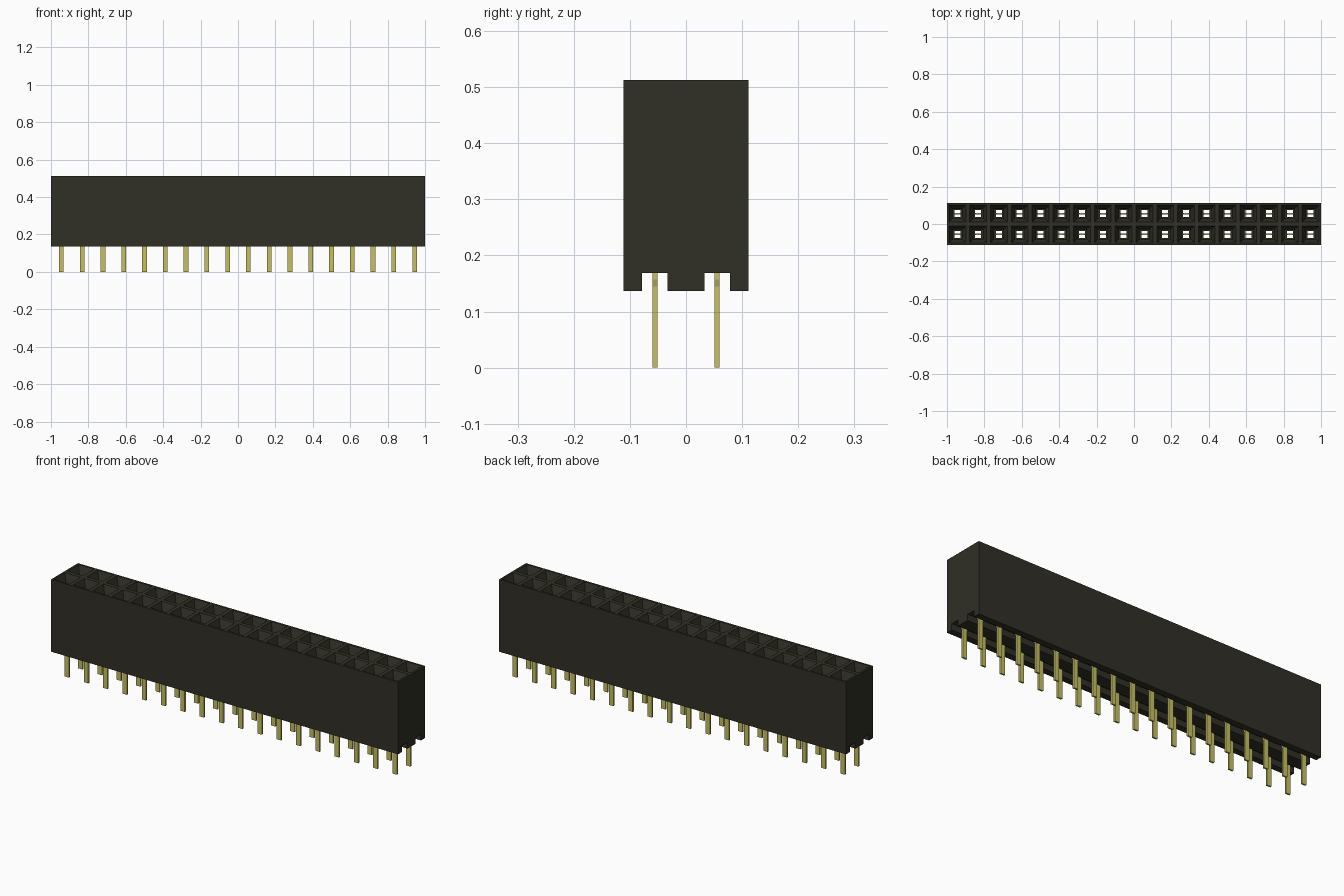
import bpy
import bmesh

cube = bpy.data.objects.get("Cube")
if cube:
    bpy.data.objects.remove(cube, do_unlink=True)

COLS = 18
PITCH = 2.0 / COLS
H = PITCH / 2              # half a cell
TOP, BOTTOM, CEIL = 0.513, 0.137, 0.169
GROOVE = 0.0225            # half width of the underside grooves


def material(name, rgb):
    m = bpy.data.materials.new(name)
    m.use_nodes = True
    m.diffuse_color = (*rgb, 1)
    bsdf = m.node_tree.nodes["Principled BSDF"]
    bsdf.inputs["Base Color"].default_value = (*rgb, 1)
    bsdf.inputs["Roughness"].default_value = 0.6
    return m


def finish(bm, name, mat):
    bmesh.ops.remove_doubles(bm, verts=bm.verts, dist=1e-5)
    bmesh.ops.recalc_face_normals(bm, faces=bm.faces)
    me = bpy.data.meshes.new(name)
    bm.to_mesh(me)
    bm.free()
    me.materials.append(mat)
    ob = bpy.data.objects.new(name, me)
    bpy.context.collection.objects.link(ob)
    return ob


def face(bm, pts):
    return bm.faces.new([bm.verts.new(p) for p in pts])


def ring(cx, cy, hx, hy, z):
    return [(cx - hx, cy - hy, z), (cx + hx, cy - hy, z),
            (cx + hx, cy + hy, z), (cx - hx, cy + hy, z)]


black = material("black plastic", (0.030, 0.029, 0.019))
gold = material("pale gold", (0.57, 0.53, 0.12))

# Socket, from the top rim down through the funnel and slot to the groove
SOCKET = [(H, H, TOP), (0.045, 0.045, TOP), (0.025, 0.025, 0.465),
          (0.025, 0.025, 0.21), (0.016, 0.0185, 0.21),
          (0.016, 0.0185, CEIL), (H, GROOVE, CEIL)]

centres = [(-1 + H + i * PITCH, s * H) for i in range(COLS) for s in (-1, 1)]

# Housing, one cell at a time
bm = bmesh.new()
for cx, cy in centres:
    rings = [ring(cx, cy, *r) for r in SOCKET]
    for a, b in zip(rings, rings[1:]):
        for k in range(4):
            n = (k + 1) % 4
            face(bm, [a[k], a[n], b[n], b[k]])
    x0, x1 = cx - H, cx + H
    for s in (-1, 1):
        yi, yo = cy + s * GROOVE, cy + s * H
        # groove wall and the foot strip beside it
        face(bm, [(x0, yi, CEIL), (x1, yi, CEIL), (x1, yi, BOTTOM), (x0, yi, BOTTOM)])
        face(bm, [(x0, yi, BOTTOM), (x1, yi, BOTTOM), (x1, yo, BOTTOM), (x0, yo, BOTTOM)])
    # long outer wall
    y = 2 * cy
    face(bm, [(x0, y, BOTTOM), (x1, y, BOTTOM), (x1, y, TOP), (x0, y, TOP)])

# End walls with the groove notches
half = [(0, BOTTOM), (H - GROOVE, BOTTOM), (H - GROOVE, CEIL),
        (H + GROOVE, CEIL), (H + GROOVE, BOTTOM), (PITCH, BOTTOM), (PITCH, TOP), (0, TOP)]
outline = half + [(-y, z) for y, z in reversed(half[1:-1])]
for x in (-1, 1):
    face(bm, [(x, y, z) for y, z in outline])
finish(bm, "housing", black)

# Contact pins: flat blades with a shoulder just inside the groove
side = [(0.0125, 0), (0.0125, 0.145), (0.0165, 0.157), (0.0165, CEIL),
        (0.0155, CEIL), (0.0155, 0.24)]
blade = side + [(-x, z) for x, z in reversed(side)]
bm = bmesh.new()
for cx, cy in centres:
    f = face(bm, [(cx + x, cy - 0.0045, z) for x, z in blade])
    ext = bmesh.ops.extrude_face_region(bm, geom=[f], use_keep_orig=True)
    moved = [v for v in ext["geom"] if isinstance(v, bmesh.types.BMVert)]
    bmesh.ops.translate(bm, verts=moved, vec=(0, 0.009, 0))
finish(bm, "contact_pins", gold)
